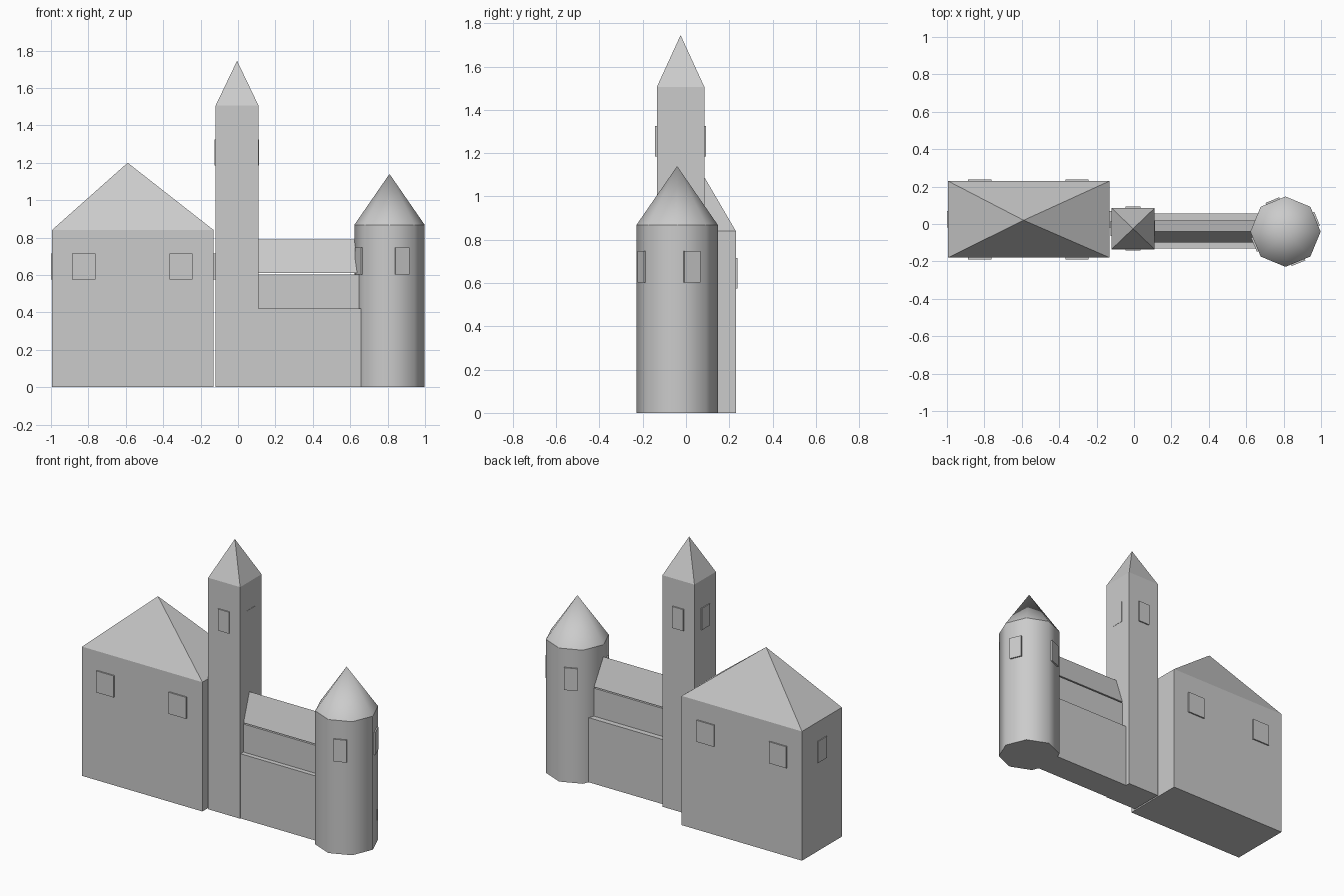
import bpy, bmesh, math
from mathutils import Matrix, Vector

cube = bpy.data.objects.get("Cube")
if cube:
    bpy.data.objects.remove(cube, do_unlink=True)

stone = bpy.data.materials.new("grey stone")
stone.use_nodes = True
stone.diffuse_color = (0.6, 0.6, 0.6, 1)
stone.node_tree.nodes["Principled BSDF"].inputs["Base Color"].default_value = (0.6, 0.6, 0.6, 1)


def finish(name, bm, smooth=False):
    bmesh.ops.recalc_face_normals(bm, faces=bm.faces)
    mesh = bpy.data.meshes.new(name)
    bm.to_mesh(mesh)
    bm.free()
    mesh.materials.append(stone)
    ob = bpy.data.objects.new(name, mesh)
    bpy.context.collection.objects.link(ob)
    if smooth:
        bpy.ops.object.select_all(action='DESELECT')
        ob.select_set(True)
        bpy.context.view_layer.objects.active = ob
        bpy.ops.object.shade_smooth_by_angle(angle=math.radians(50))
    return ob


def box(name, x0, x1, y0, y1, z0, z1):
    bm = bmesh.new()
    centre = Vector((x0 + x1, y0 + y1, z0 + z1)) / 2
    bmesh.ops.create_cube(bm, size=1, matrix=Matrix.Translation(centre)
                          @ Matrix.Diagonal((x1 - x0, y1 - y0, z1 - z0, 1)))
    return finish(name, bm)


def pyramid(name, x0, x1, y0, y1, z, apex):
    bm = bmesh.new()
    base = [bm.verts.new(p) for p in ((x0, y0, z), (x1, y0, z), (x1, y1, z), (x0, y1, z))]
    top = bm.verts.new(apex)
    bm.faces.new(base)
    for i in range(4):
        bm.faces.new((base[i], base[(i + 1) % 4], top))
    return finish(name, bm)


def window(name, x, y, z, angle, width, height, out=0.009):
    """Thin plate facing the given compass angle, partly sunk in the wall."""
    bm = bmesh.new()
    bmesh.ops.create_cube(bm, size=1, matrix=Matrix.Translation((x, y, z))
                          @ Matrix.Rotation(math.radians(angle), 4, 'Z')
                          @ Matrix.Translation((out / 2, 0, 0))
                          @ Matrix.Diagonal((out, width, height, 1)))
    return finish(name, bm)


# Great house with hipped point roof and windows
HX0, HX1, HY0, HY1, HZ = -0.995, -0.13, -0.18, 0.23, 0.84
box("house_walls", HX0, HX1, HY0, HY1, 0, HZ)
pyramid("house_roof", HX0, HX1, HY0, HY1, HZ, (-0.59, 0.02, 1.2))
for side, x in (("right", -0.825), ("left", -0.305)):
    window("house_front_window_" + side, x, HY0, 0.645, -90, 0.125, 0.14)
    window("house_back_window_" + side, x, HY1, 0.645, 90, 0.125, 0.14)
window("house_right_window", HX0, 0.025, 0.645, 180, 0.09, 0.14, 0.005)
window("house_left_window", HX1, 0.025, 0.645, 0, 0.09, 0.14)

# Tall square tower
TX0, TX1, TY0, TY1, TZ = -0.12, 0.11, -0.135, 0.085, 1.505
box("square_tower", TX0, TX1, TY0, TY1, 0, TZ)
pyramid("square_tower_roof", TX0, TX1, TY0, TY1, TZ, (-0.005, -0.025, 1.745))
for name, x, y, angle, out in (("front", -0.005, TY0, -90, 0.008), ("back", -0.005, TY1, 90, 0.008),
                               ("right", TX0, -0.025, 180, 0.006), ("left", TX1, -0.025, 0, 0.002)):
    window("square_tower_window_" + name, x, y, 1.255, angle, 0.08, 0.14, out)

# Connecting wing with a ledge and gabled roof
box("wing_lower_wall", 0.1, 0.7, -0.13, 0.055, 0, 0.42)
box("wing_upper_wall", 0.1, 0.7, -0.1, 0.02, 0.42, 0.602)
bm = bmesh.new()
gable = bm.faces.new([bm.verts.new((0.11, y, z)) for y, z in ((-0.1, 0.61), (0.02, 0.61), (-0.04, 0.79))])
ends = bmesh.ops.extrude_face_region(bm, geom=[gable], use_keep_orig=True)["geom"]
bmesh.ops.translate(bm, vec=(0.6, 0, 0), verts=[v for v in ends if isinstance(v, bmesh.types.BMVert)])
finish("wing_roof", bm)

# Eight-sided round tower with conical roof
CX, CY, R = 0.81, -0.041, 0.188
for name, z0, z1, top in (("round_tower", 0, 0.868, R), ("round_tower_roof", 0.868, 1.14, 0)):
    bm = bmesh.new()
    bmesh.ops.create_cone(bm, cap_ends=True, segments=8, radius1=R, radius2=top, depth=z1 - z0,
                          matrix=Matrix.Translation((CX, CY, (z0 + z1) / 2)))
    if top == 0:
        bmesh.ops.remove_doubles(bm, verts=bm.verts, dist=0.0001)
    finish(name, bm, smooth=True)
flat = R * math.cos(math.pi / 8)
for i in range(4):
    angle = 22.5 + 90 * i
    a = math.radians(angle)
    window("round_tower_window_%d" % (i + 1), CX + flat * math.cos(a), CY + flat * math.sin(a),
           0.675, angle, 0.08, 0.145)
